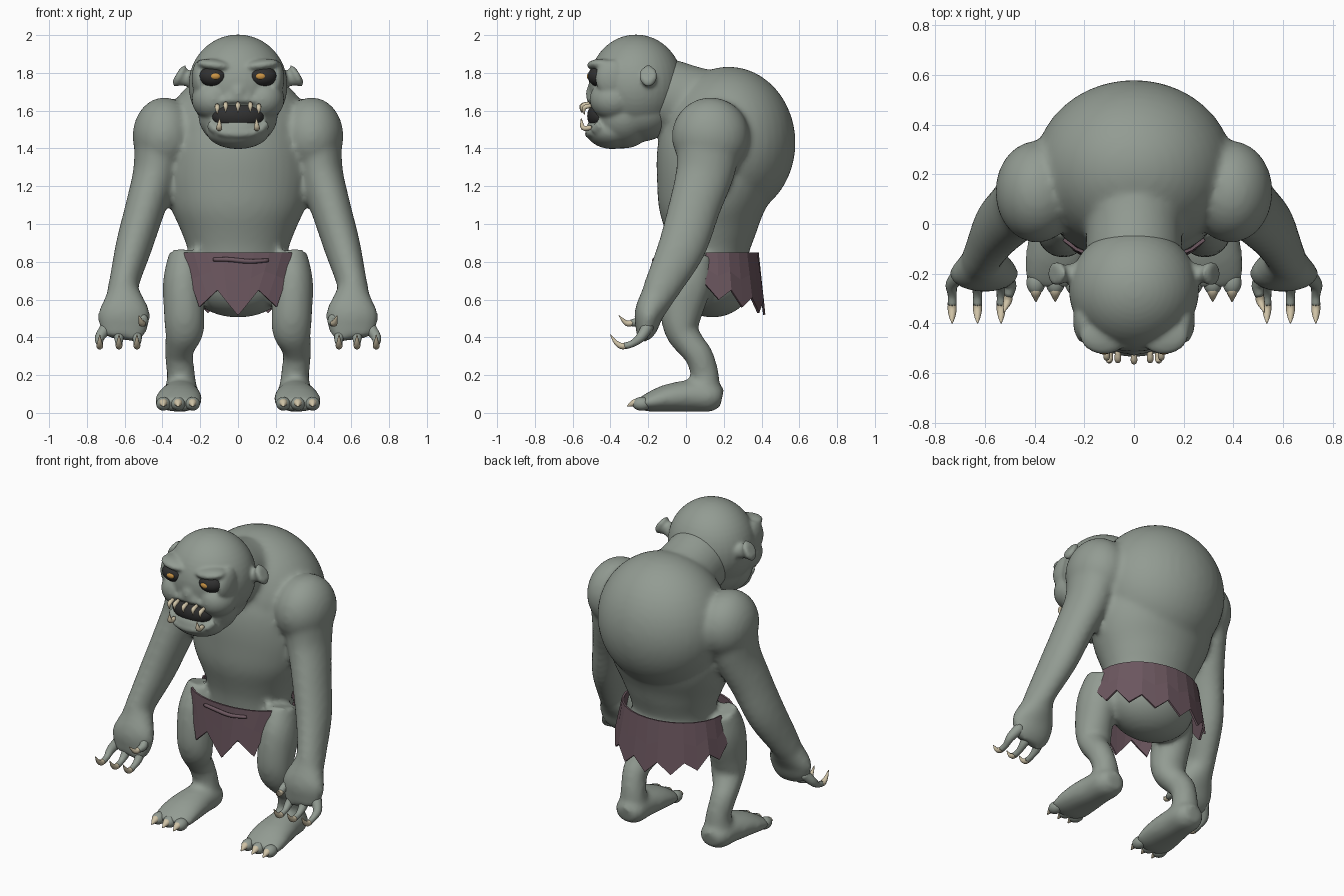
import bpy, bmesh, math
from mathutils import Vector, Matrix


def material(name, rgb):
    m = bpy.data.materials.new(name)
    m.diffuse_color = (*rgb, 1)
    return m


SKIN = material("skin", (0.29, 0.33, 0.29))
CLOTH = material("cloth", (0.15, 0.095, 0.115))
BONE = material("bone", (0.62, 0.54, 0.38))
DARK = material("dark", (0.03, 0.03, 0.03))
AMBER = material("amber", (0.6, 0.3, 0.06))


def ball(bm, c, r, tilt=0):
    m = Matrix.Translation(c) @ Matrix.Rotation(tilt, 4, 'Y') @ Matrix.Diagonal((*r, 1))
    bmesh.ops.create_uvsphere(bm, u_segments=40, v_segments=24, radius=1, matrix=m)


def tube(bm, pts, seg=20, sub=4):
    """Loft through (x, y, z, width radius, depth radius) points, smoothly interpolated."""
    p = [Vector(q) for q in pts]
    p = [2 * p[0] - p[1]] + p + [2 * p[-1] - p[-2]]
    path = []
    for i in range(1, len(p) - 2):
        a, b, c, d = p[i - 1:i + 3]
        for k in range(sub):
            t = k / sub
            path.append(0.5 * (2 * b + (c - a) * t + (2 * a - 5 * b + 4 * c - d) * t * t
                               + (3 * b - a - 3 * c + d) * t ** 3))
    path.append(p[-2])
    rings = []
    for i, q in enumerate(path):
        t = Vector((path[min(i + 1, len(path) - 1)] - path[max(i - 1, 0)])[:3]).normalized()
        ref = Vector((0, 1, 0)) if abs(t.x) > 0.8 else Vector((1, 0, 0))
        u = (ref - t * ref.dot(t)).normalized()
        v = t.cross(u)
        c = Vector(q[:3])
        rings.append([bm.verts.new(c + u * max(q[3], .001) * math.cos(s * math.tau / seg)
                                   + v * max(q[4], .001) * math.sin(s * math.tau / seg))
                      for s in range(seg)])
    for r0, r1 in zip(rings, rings[1:]):
        for s in range(seg):
            n = (s + 1) % seg
            bm.faces.new((r0[s], r0[n], r1[n], r1[s]))
    bm.faces.new(rings[0][::-1])
    bm.faces.new(rings[-1])


def finish(bm, name, mat, mirror=True, smooth=True):
    bmesh.ops.recalc_face_normals(bm, faces=bm.faces)
    me = bpy.data.meshes.new(name)
    for f in bm.faces:
        f.smooth = smooth
    bm.to_mesh(me)
    bm.free()
    me.materials.append(mat)
    ob = bpy.data.objects.new(name, me)
    bpy.context.collection.objects.link(ob)
    if mirror:
        ob.modifiers.new("mirror", 'MIRROR').use_mirror_merge = False
    return ob


def fuse(ob, voxel, times):
    r = ob.modifiers.new("fuse", 'REMESH')
    r.mode = 'VOXEL'
    r.voxel_size = voxel
    r.use_smooth_shade = True
    s = ob.modifiers.new("soften", 'SMOOTH')
    s.factor, s.iterations = 0.5, times


# torso, hump, neck and pelvis
bm = bmesh.new()
tube(bm, [(0, .12, .74, .25, .19), (0, .125, .86, .265, .21), (0, .13, .97, .305, .245),
          (0, .135, 1.1, .36, .285), (0, .155, 1.25, .385, .312), (0, .165, 1.42, .365, .312),
          (0, .18, 1.56, .28, .27), (0, .18, 1.68, .14, .16)], seg=40)
ball(bm, (0, .225, 1.43), (.4, .355, .403))
tube(bm, [(0, -.25, 1.69, .2, .2), (0, -.1, 1.67, .195, .205), (0, .05, 1.64, .195, .19),
          (0, .2, 1.58, .24, .24)], seg=32)
ball(bm, (0, .14, .71), (.28, .22, .205))

# arm and palm
ball(bm, (.39, .13, 1.465), (.168, .205, .205))
tube(bm, [(.41, .125, 1.45, .14, .18), (.437, .1, 1.27, .12, .155), (.49, .045, 1.09, .107, .138),
          (.552, -.02, .88, .097, .128), (.605, -.12, .68, .08, .1), (.605, -.155, .61, .1, .088),
          (.603, -.195, .53, .138, .078), (.61, -.21, .45, .128, .06), (.62, -.23, .395, .1, .035)])

# leg and foot
tube(bm, [(.28, .045, .845, .085, .1), (.29, .01, .7, .107, .13), (.285, -.025, .53, .108, .112),
          (.285, -.02, .43, .103, .09), (.305, .025, .36, .083, .078), (.312, .07, .3, .075, .075),
          (.302, .1, .2, .075, .075), (.3, .1, .1, .09, .08)])
tube(bm, [(.3, .19, .075, .06, .05), (.3, .14, .085, .095, .08), (.305, .03, .09, .105, .085),
          (.312, -.1, .078, .122, .073), (.318, -.2, .055, .122, .05), (.318, -.25, .045, .095, .03)])
body = finish(bm, "body", SKIN)
fuse(body, .018, 6)

# fingers, thumb and toes
FINGERS, TOES = (.535, .63, .732), (.24, .317, .395)
bm = bmesh.new()
for x in FINGERS:
    tube(bm, [((x * 2 + .61) / 3, -.2, .46, .035, .033), (x, -.24, .4, .026, .026),
              (x, -.285, .366, .018, .018), (x, -.325, .354, .018, .018)], seg=12)
tube(bm, [(.55, -.19, .55, .035, .03), (.5, -.24, .49, .026, .026), (.505, -.29, .475, .018, .018)], seg=12)
for x in TOES:
    ball(bm, (x, -.235, .048), (.038, .05, .036))
finish(bm, "fingers_and_toes", SKIN)

# claws
bm = bmesh.new()
for x in FINGERS:
    tube(bm, [(x, -.315, .355, .017, .018), (x, -.345, .355, .018, .017), (x, -.375, .377, .012, .011),
              (x, -.4, .415, .002, .002)], seg=10)
tube(bm, [(.505, -.28, .477, .017, .017), (.51, -.315, .475, .017, .015), (.525, -.355, .515, .002, .002)], seg=10)
for x in TOES:
    tube(bm, [(x, -.25, .055, .02, .02), (x, -.275, .052, .022, .02), (x, -.312, .035, .003, .003)], seg=10)
finish(bm, "claws", BONE)

# head
bm = bmesh.new()
ball(bm, (0, -.265, 1.735), (.262, .25, .268))
ball(bm, (0, -.33, 1.575), (.21, .17, .175))
ball(bm, (0, -.39, 1.495), (.17, .14, .098))                # jaw
ball(bm, (0, -.25, 1.6), (.21, .2, .165))
ball(bm, (.13, -.385, 1.66), (.115, .125, .11))             # cheek
ball(bm, (.12, -.445, 1.84), (.1, .08, .033), -.12)         # brow
ball(bm, (0, -.48, 1.69), (.05, .05, .065))                 # nose
ball(bm, (.04, -.48, 1.672), (.035, .04, .028))
ball(bm, (.2, -.39, 1.77), (.045, .09, .1))
tube(bm, [(.15, -.45, 1.525, .022, .03), (.1, -.495, 1.488, .022, .022), (0, -.515, 1.476, .022, .022),
          (-.1, -.495, 1.488, .022, .022)], seg=12)         # lower lip
tube(bm, [(.15, -.44, 1.6, .022, .03), (.1, -.485, 1.648, .022, .018), (0, -.505, 1.658, .022, .018),
          (-.1, -.485, 1.648, .022, .018)], seg=12)         # upper lip
tube(bm, [(.24, -.2, 1.765, .045, .045), (.285, -.2, 1.775, .035, .045), (.308, -.2, 1.785, .05, .065),
          (.325, -.2, 1.795, .04, .04)], seg=16)            # ear
head = finish(bm, "head", SKIN)
fuse(head, .01, 7)

# eyes, mouth and teeth
bm = bmesh.new()
ball(bm, (.13, -.455, 1.782), (.077, .065, .056))
finish(bm, "eyes", DARK)
bm = bmesh.new()
ball(bm, (.12, -.513, 1.782), (.026, .012, .017))
finish(bm, "irises", AMBER)
bm = bmesh.new()
ball(bm, (0, -.455, 1.572), (.138, .068, .075))
finish(bm, "mouth", DARK, mirror=False)
bm = bmesh.new()
for x, y, z in ((0, -.535, 1.63), (.065, -.53, 1.63), (.11, -.52, 1.62)):
    tube(bm, [(x, y + .02, z + .008, .011, .011), (x, y - .018, z - .005, .013, .012),
              (x, y - .018, z - .04, .002, .002)], seg=10)
tube(bm, [(.1, -.5, 1.51, .014, .012), (.1, -.545, 1.51, .016, .014), (.097, -.555, 1.56, .002, .002)], seg=10)
finish(bm, "teeth", BONE)


# loincloth: panels wrapped on an oval, with a ragged lower edge
def panel(name, angles, lows, squeeze, flare, centre, cy, ry):
    bm = bmesh.new()
    cols = []
    for a, low in zip(angles, lows):
        col = []
        for t in (0, .5, 1):
            b = math.radians(centre + (a - centre) * (1 + (squeeze - 1) * t))
            f = 1 + (flare - 1) * t
            col.append(bm.verts.new((.325 * f * math.sin(b), cy - ry * f * math.cos(b),
                                     .85 + (low - .85) * t)))
        cols.append(col)
    for c0, c1 in zip(cols, cols[1:]):
        for k in range(2):
            bm.faces.new((c0[k], c1[k], c1[k + 1], c0[k + 1]))
    ob = finish(bm, name, CLOTH, mirror=False, smooth=False)
    ob.modifiers.new("thickness", 'SOLIDIFY').thickness = .012


panel("front_cloth", [-62, -46, -31, -15, 0, 15, 31, 46, 62],
      [.56, .605, .65, .58, .515, .58, .65, .605, .56], .6, 1.05, 0, .015, .175)
panel("back_cloth", [88 + i * 184 / 14 for i in range(15)],
      [.68, .6, .65, .56, .61, .53, .6, .52, .6, .53, .61, .56, .65, .6, .68], 1, 1.13, 180, .115, .27)

# stitched fold on the front cloth
bm = bmesh.new()
tube(bm, [(-.13, -.15, .812, .012, .01), (-.05, -.166, .812, .012, .012), (.06, -.166, .802, .012, .012),
          (.16, -.142, .808, .012, .01)], seg=8)
finish(bm, "cloth_fold", CLOTH, mirror=False)
